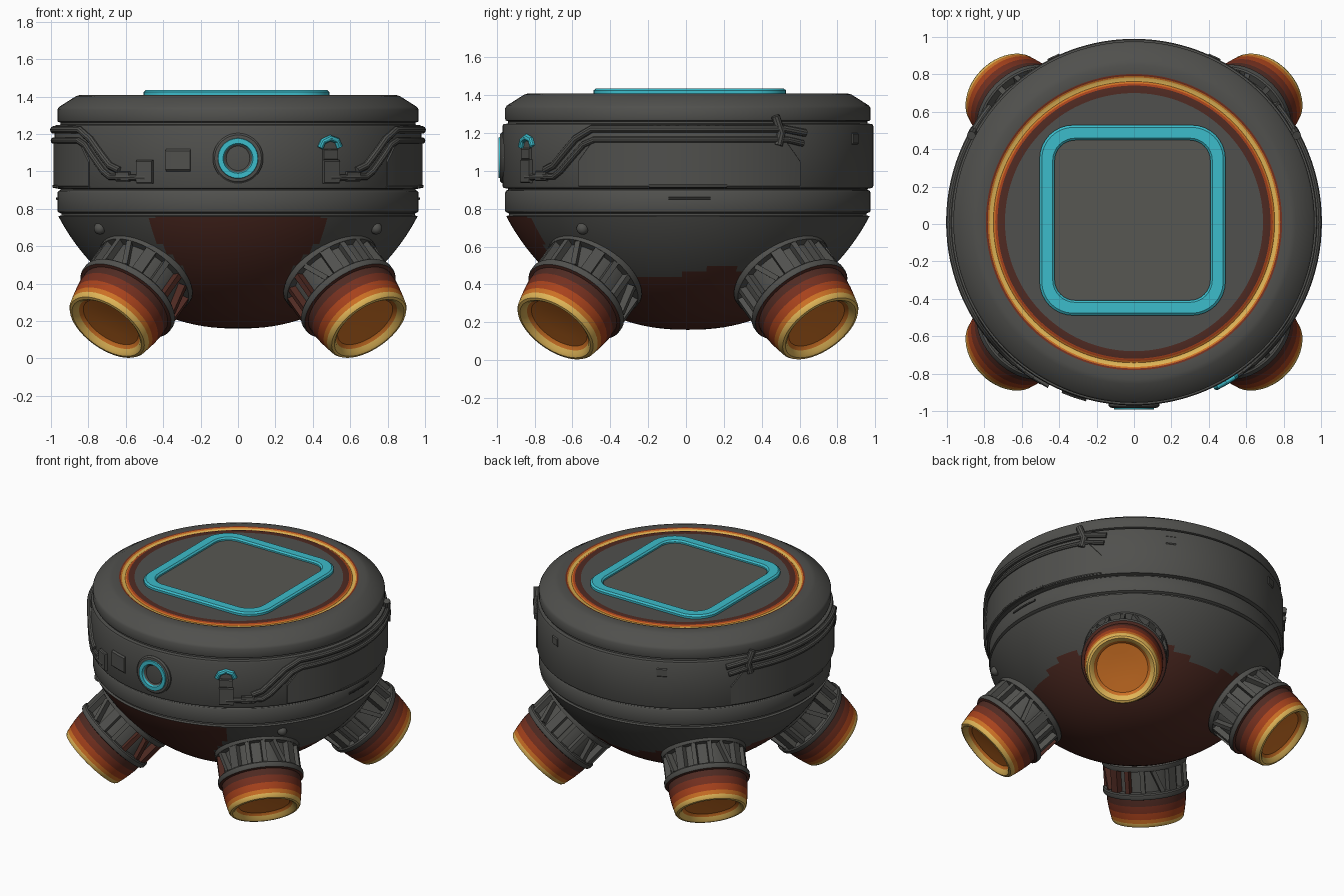
import bpy, bmesh, math
from mathutils import Matrix, Vector

if "Cube" in bpy.data.objects:
    bpy.data.objects.remove(bpy.data.objects["Cube"])

CY = 0.01  # body axis offset in y


def srgb(h):
    v = [int(h[i:i + 2], 16) / 255 for i in (0, 2, 4)]
    return [c / 12.92 if c < 0.04045 else ((c + 0.055) / 1.055) ** 2.4 for c in v] + [1]


NAMES = ["grey", "panel_grey", "dark_grey", "brown", "dark_red", "red_orange", "orange", "yellow", "cyan"]
HEX = ["50504d", "575752", "3a3a38", "4f2a22", "75301f", "a8421c", "cc7024", "e0b557", "3cbccb"]
MATS = []
for n, h in zip(NAMES, HEX):
    m = bpy.data.materials.new(n)
    m.diffuse_color = srgb(h)
    m.use_nodes = True
    m.node_tree.nodes["Principled BSDF"].inputs["Base Color"].default_value = m.diffuse_color
    MATS.append(m)
GREY, PANEL, DARK, BROWN, DRED, RED, ORANGE, YELLOW, CYAN = range(9)


def finish(bm, name, rule=GREY, matrix=None):
    """Colour faces by rule (index or function of face centre), then make an object."""
    bmesh.ops.recalc_face_normals(bm, faces=bm.faces)
    for f in bm.faces:
        f.material_index = rule if isinstance(rule, int) else rule(f.calc_center_median())
    if matrix:
        bm.transform(matrix)
    me = bpy.data.meshes.new(name)
    bm.to_mesh(me)
    bm.free()
    for m in MATS:
        me.materials.append(m)
    ob = bpy.data.objects.new(name, me)
    bpy.context.collection.objects.link(ob)
    return ob


def lathe(name, profile, n, rule=GREY, matrix=None):
    bm = bmesh.new()
    rings = []
    for r, z in profile:
        if r == 0:
            rings.append([bm.verts.new((0, 0, z))] * n)
        else:
            rings.append([bm.verts.new((r * math.cos(2 * math.pi * i / n), r * math.sin(2 * math.pi * i / n), z))
                          for i in range(n)])
    for a, b in zip(rings, rings[1:]):
        for i in range(n):
            j = (i + 1) % n
            vs = list(dict.fromkeys([a[i], a[j], b[j], b[i]]))
            if len(vs) > 2:
                bm.faces.new(vs)
    return finish(bm, name, rule, matrix)


def polar(a, z, r):
    """Point on the body wall: angle in degrees from the front, positive to the right."""
    a = math.radians(a)
    return Vector((r * math.sin(a), CY - r * math.cos(a), z))


def plate(name, a0, a1, z0, z1, r1, mat=GREY, cut=0.0, r0=0.95, bev=0.006):
    """Curved plate on the wall; cut slopes the two top corners (in degrees)."""
    bm = bmesh.new()
    n = max(1, int(abs(a1 - a0) / 3))
    angs = [a0 + (a1 - a0) * i / n for i in range(n + 1)]
    if cut:
        angs = sorted(angs + [a0 + cut * (1 if a1 > a0 else -1), a1 - cut * (1 if a1 > a0 else -1)])
    rows = []
    for a in angs:
        e = min(abs(a - a0), abs(a - a1))
        zt = z1 - (0.1 * max(0, 1 - e / cut) if cut else 0)
        rt = r1 - bev
        rows.append([bm.verts.new(polar(a, z, r)) for z, r in
                     ((z0, r0), (z0, rt), (z0 + bev, r1), (zt - bev, r1), (zt, rt), (zt, r0))])
    for p, q in zip(rows, rows[1:]):
        for k in range(6):
            bm.faces.new((p[k], p[(k + 1) % 6], q[(k + 1) % 6], q[k]))
    bm.faces.new(rows[0])
    bm.faces.new(rows[-1][::-1])
    return finish(bm, name, mat)


def pipe(name, pts, radius=0.018, r=0.985, mat=GREY):
    """Round pipe following the wall through (angle, z) points."""
    path = []
    for (a, z), (b, w) in zip(pts, pts[1:]):
        n = max(1, int(abs(b - a) / 3))
        path += [polar(a + (b - a) * i / n, z + (w - z) * i / n, r) for i in range(n)]
    path.append(polar(*pts[-1], r))
    cu = bpy.data.curves.new(name, 'CURVE')
    cu.dimensions = '3D'
    cu.bevel_depth = radius
    cu.bevel_resolution = 3
    cu.use_fill_caps = True
    sp = cu.splines.new('POLY')
    sp.points.add(len(path) - 1)
    for p, v in zip(sp.points, path):
        p.co = (*v, 1)
    cu.materials.append(MATS[mat])
    ob = bpy.data.objects.new(name, cu)
    bpy.context.collection.objects.link(ob)
    bpy.ops.object.select_all(action='DESELECT')
    ob.select_set(True)
    bpy.context.view_layer.objects.active = ob
    bpy.ops.object.convert(target='MESH')


# Body: bowl, grooved wall bands, chamfered lid and glowing ring groove
bowl = []
for i in range(33):
    q = math.sin(math.pi / 2 * i / 32)
    bowl.append((0.96 * q, 0.16 + 0.6 * (0.92 * q ** 2.3 + 0.08 * q ** 12)))
wall = [(0.945, 0.765), (0.945, 0.775), (0.963, 0.783), (0.966, 0.79), (0.966, 0.885), (0.96, 0.895), (0.95, 0.9),
        (0.95, 0.905), (0.975, 0.91), (0.98, 0.92), (0.98, 1.235), (0.975, 1.247), (0.95, 1.25), (0.95, 1.262),
        (0.963, 1.266), (0.966, 1.275), (0.966, 1.33), (0.957, 1.345), (0.865, 1.403), (0.84, 1.41)]
lid = [(0.792, 1.41), (0.782, 1.408), (0.774, 1.402), (0.752, 1.4), (0.742, 1.406), (0.73, 1.41), (0.69, 1.41), (0, 1.41)]


def body_colour(c):
    r = math.hypot(c.x, c.y)
    if c.z > 1.395:
        for lim, k in ((0.69, GREY), (0.73, BROWN), (0.742, RED), (0.752, ORANGE), (0.774, YELLOW),
                       (0.782, ORANGE), (0.792, DRED)):
            if r < lim:
                return k
    if c.z < 0.758:
        edge = 0.46 - max(0, 0.66 - c.z) * 0.9
        if c.y < 0 and abs(c.x) < edge:
            return BROWN
        if c.z < 0.46 + 0.03 * math.sin(7 * math.atan2(c.y, c.x)):
            return BROWN
    return GREY


lathe("body", bowl + wall + lid, 144, body_colour, Matrix.Translation((0, CY, 0)))


# Lid: rounded square light frame and inner panel
def round_square(bm, h, rad, z):
    vs = []
    for k in range(4):
        s = (1, 1), (-1, 1), (-1, -1), (1, -1)
        for i in range(9):
            t = math.pi / 2 * (k + i / 8)
            vs.append(bm.verts.new((s[k][0] * (h - rad) + rad * math.cos(t) - 0.008,
                                    s[k][1] * (h + 0.012 - rad) + rad * math.sin(t) + 0.02, z)))
    return vs


bm = bmesh.new()
loops = [round_square(bm, *v) for v in ((0.497, 0.18, 1.405), (0.497, 0.18, 1.425), (0.485, 0.17, 1.435),
                                        (0.427, 0.12, 1.435), (0.416, 0.11, 1.425), (0.416, 0.11, 1.405))]
for a, b in zip(loops, loops[1:] + loops[:1]):
    for i in range(36):
        bm.faces.new((a[i], a[(i + 1) % 36], b[(i + 1) % 36], b[i]))
finish(bm, "lid_light_frame", CYAN)
bm = bmesh.new()
bm.faces.new(round_square(bm, 0.42, 0.11, 1.414))
finish(bm, "lid_panel", PANEL)

# Front eye: housing, light ring and dark recessed lens
eye = [(0.135, -0.06), (0.135, 0.0), (0.125, 0.01), (0.108, 0.012), (0.106, 0.02), (0.08, 0.02), (0.075, 0.005),
       (0.062, -0.005), (0.058, -0.025), (0.045, -0.03), (0.03, -0.02), (0, -0.015)]


def eye_colour(c):
    r = math.hypot(c.x, c.y)
    return CYAN if 0.076 < r < 0.107 else DARK if r < 0.05 else GREY


lathe("front_eye", eye, 40, eye_colour, Matrix.Translation((0, -0.972, 1.07)) @ Matrix.Rotation(math.pi / 2, 4, 'X'))

# Side fittings, mirrored left and right
for s, side in ((1, "right"), (-1, "left")):
    plate(side + "_side_panel", 54 * s, 127 * s, 0.915, 1.155, 0.987, cut=5) if s > 0 else \
        plate(side + "_side_panel", -127, -54, 0.915, 1.155, 0.987, cut=5)
    pipe(side + "_lower_pipe", [(a * s, z) for a, z in ((30, 0.965), (44, 0.97), (47, 1.0), (56, 1.14), (60, 1.165),
                                                        (122, 1.165), (128, 1.145))], 0.017)
    pipe(side + "_upper_pipe", [(a * s, z) for a, z in ((40, 1.005), (44, 1.03), (53, 1.17), (59, 1.222),
                                                        (121, 1.222), (129, 1.2))], 0.02)
    pipe(side + "_pipe_clamp", [(119 * s, 1.135), (120 * s, 1.2), (118 * s, 1.29)], 0.024)
    plate(side + "_pipe_box", 27.5 * s, 33 * s, 0.935, 1.06, 1.0)
    plate(side + "_pipe_joint", 36 * s, 41 * s, 0.945, 1.0, 0.998)
    plate(side + "_band_slot", 84 * s, 97 * s, 0.848, 0.862, 0.972, DARK, bev=0.002)
    plate(side + "_panel_latch", 78 * s, 102 * s, 0.912, 0.928, 0.992, bev=0.003)
    plate(side + "_rear_tab", 152 * s, 156 * s, 1.14, 1.2, 0.987)
    bm = bmesh.new()
    bmesh.ops.create_uvsphere(bm, u_segments=16, v_segments=10, radius=0.032,
                              matrix=Matrix.Translation(polar(53 * s, 0.695, 0.925)))
    finish(bm, side + "_bowl_knob")

# Front details: button on the left, small glowing hook on the right
plate("front_button", -23, -15, 1.0, 1.12, 0.992, bev=0.01)
plate("hook_block", 27.5, 32.5, 1.06, 1.12, 0.995)
pipe("glowing_hook", [(26.5, 1.125), (27.5, 1.16), (30, 1.178), (32.5, 1.165), (33.5, 1.13)], 0.017, 0.985, CYAN)

# Thruster legs
leg = [(0, 0.05), (0.1, 0.045), (0.17, 0.04), (0.188, 0.025), (0.2, 0.006), (0.215, -0.003), (0.23, 0.0),
       (0.239, 0.012), (0.242, 0.028), (0.248, 0.055), (0.256, 0.1), (0.262, 0.15), (0.262, 0.195), (0.28, 0.2),
       (0.285, 0.208), (0.285, 0.232), (0.278, 0.24), (0.238, 0.242), (0.238, 0.39), (0.278, 0.392),
       (0.282, 0.4), (0.282, 0.425), (0.272, 0.435), (0.25, 0.44), (0.24, 0.58), (0, 0.58)]


def leg_colour(c):
    r = math.hypot(c.x, c.y)
    if r < 0.185 and c.z < 0.1:
        return ORANGE
    for lim, k in ((0.022, YELLOW), (0.045, ORANGE), (0.08, RED), (0.13, DRED), (0.2, BROWN)):
        if c.z < lim:
            return k
    return GREY


for sx, sy, name in ((1, -1, "front_right"), (-1, -1, "front_left"), (1, 1, "back_right"), (-1, 1, "back_left")):
    axis = Vector((-0.5 * sx, -0.5 * sy, 0.7071))
    mat = Matrix.Translation((0.70 * sx, 0.70 * sy + CY, 0.166)) @ axis.to_track_quat('Z', 'Y').to_matrix().to_4x4()
    lathe(name + "_thruster", leg, 48, leg_colour, mat)
    # Cage of straight, slanted and wide struts around the collar
    bm = bmesh.new()
    for i in range(16):
        width = (0.03, 0.028, 0.06, 0.03)[i % 4]
        slant = 0.38 if i % 4 == 1 else 0
        bmesh.ops.create_cube(bm, size=1, matrix=Matrix.Rotation(math.tau * i / 16, 4, 'Z')
                              @ Matrix.Translation((0.252, 0, 0.316)) @ Matrix.Rotation(slant, 4, 'X')
                              @ Matrix.Diagonal((0.046, width, 0.16, 1)))
    inner = mat.inverted().to_3x3() @ Vector((-sx, 0, 0))
    finish(bm, name + "_cage", lambda c: BROWN if sy < 0 and c.x * inner.x + c.y * inner.y > 0.15 else GREY, mat)

# Smooth shading with sharp edges kept
bpy.ops.object.select_all(action='SELECT')
bpy.context.view_layer.objects.active = bpy.data.objects["body"]
bpy.ops.object.shade_smooth_by_angle(angle=math.radians(32))
